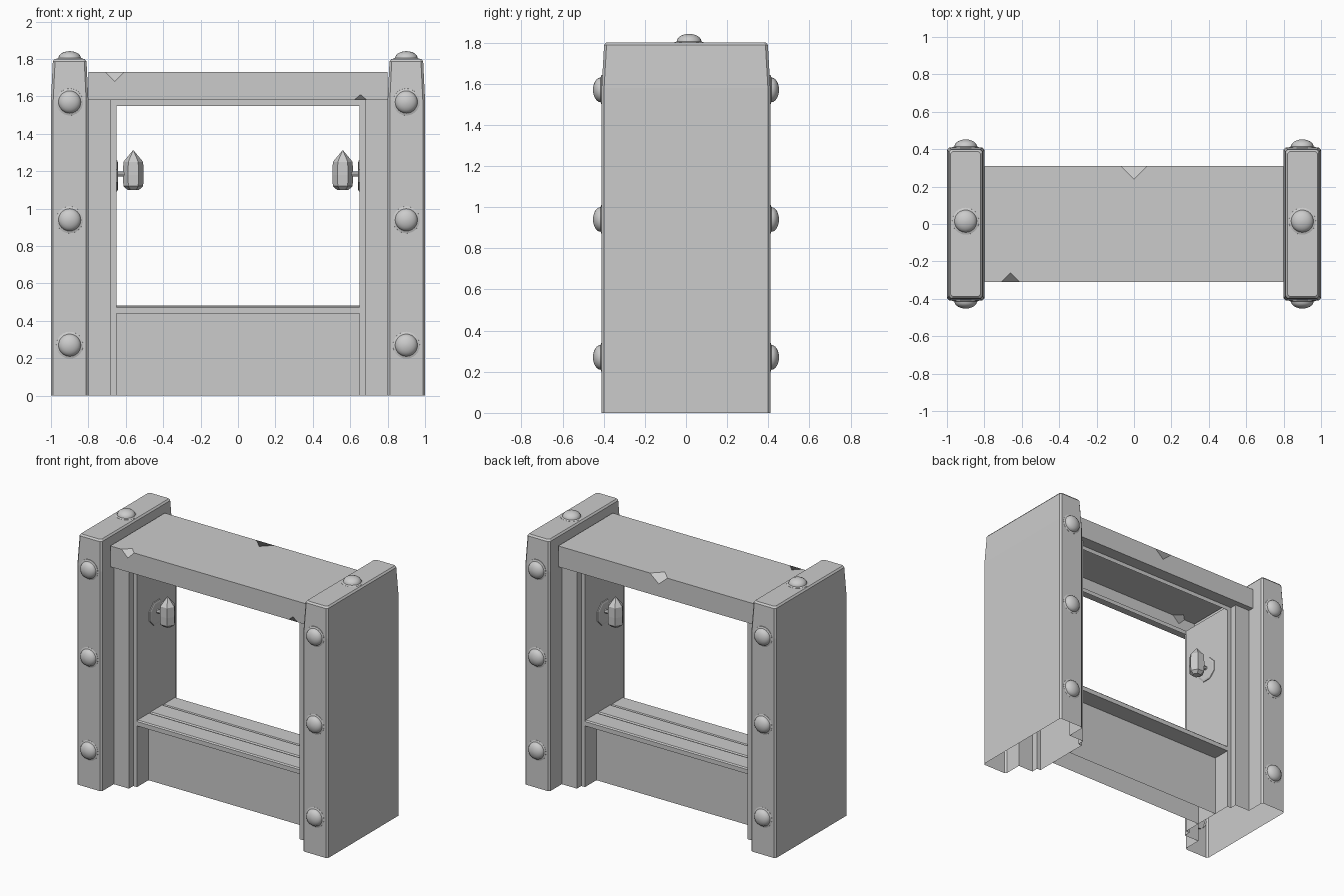
import bpy, bmesh
from math import pi, sin, cos
from mathutils import Matrix

if "Cube" in bpy.data.objects:
    bpy.data.objects.remove(bpy.data.objects["Cube"])


def finish(name, bm, smooth=None):
    bmesh.ops.remove_doubles(bm, verts=bm.verts, dist=1e-5)
    bmesh.ops.recalc_face_normals(bm, faces=bm.faces)
    me = bpy.data.meshes.new(name)
    bm.to_mesh(me)
    bm.free()
    ob = bpy.data.objects.new(name, me)
    bpy.context.collection.objects.link(ob)
    if smooth:
        bpy.context.view_layer.objects.active = ob
        ob.select_set(True)
        bpy.ops.object.shade_smooth_by_angle(angle=smooth)
        ob.select_set(False)
    return ob


def polygons(name, polys):
    bm = bmesh.new()
    for p in polys:
        bm.faces.new([bm.verts.new(v) for v in p])
    return finish(name, bm)


def loft(name, rings, cap_bottom=False, skip=(), matrix=None, smooth=None):
    """Stack of equal-length closed rings, capped on top; skip = (level, side) left open."""
    bm = bmesh.new()
    vr = [[bm.verts.new(p) for p in r] for r in rings]
    n = len(rings[0])
    for i in range(len(vr) - 1):
        for j in range(n):
            if (i, j) not in skip:
                k = (j + 1) % n
                bm.faces.new((vr[i][j], vr[i][k], vr[i + 1][k], vr[i + 1][j]))
    bm.faces.new(vr[-1])
    if cap_bottom:
        bm.faces.new(vr[0])
    if matrix:
        bm.transform(matrix)
    return finish(name, bm, smooth)


def post_ring(cx, s, hx, hy, z, c=0.012):
    pts = [(-hx, hy - c), (-hx, -hy + c), (-hx + c, -hy), (hx - c, -hy),
           (hx, -hy + c), (hx, hy - c), (hx - c, hy), (-hx + c, hy)]
    return [(s * (cx + x), y, z) for x, y in pts]


def disc_ring(r, z, n, turn=0.0):
    return [(r * cos(2 * pi * i / n + turn), r * sin(2 * pi * i / n + turn), z) for i in range(n)]


def rivet(name, loc, rot):
    m = Matrix.Translation(loc) @ rot
    prof = [(0.074, -0.015), (0.072, 0.004), (0.06, 0.008)]
    prof += [(0.06 * cos(a * pi / 12), 0.008 + 0.037 * sin(a * pi / 12)) for a in range(1, 6)]
    prof += [(0.004, 0.045)]
    loft(name, [disc_ring(r, z, 24) for r, z in prof], matrix=m, smooth=0.6)


for s, side in ((-1, "left"), (1, "right")):
    # outer post, open below and toward the jamb
    loft(side + "_post", [post_ring(0.9, s, 0.1, 0.41, 0), post_ring(0.9, s, 0.1, 0.41, 1.58),
                          post_ring(0.9, s, 0.09, 0.398, 1.788),
                          post_ring(0.9, s, 0.08, 0.388, 1.8)], skip={(0, 0)})
    # stepped jamb
    half = [(0.8, 0.398), (0.8, 0.27), (0.68, 0.27), (0.68, 0.22), (0.65, 0.22)]
    line = half + [(x, -y) for x, y in reversed(half)]
    polygons(side + "_jamb", [[(s * a[0], a[1], 0), (s * b[0], b[1], 0),
                               (s * b[0], b[1], 1.58), (s * a[0], a[1], 1.58)]
                              for a, b in zip(line, line[1:])])
    # rivets on front, back and top of the post
    for z in (0.27, 0.94, 1.57):
        rivet(side + "_front_rivet", (s * 0.9, -0.407, z), Matrix.Rotation(pi / 2, 4, 'X'))
        rivet(side + "_back_rivet", (s * 0.9, 0.407, z), Matrix.Rotation(-pi / 2, 4, 'X'))
    rivet(side + "_top_rivet", (s * 0.9, 0.015, 1.797), Matrix())
    # wall plate, stem and faceted crystal
    turn = Matrix.Rotation(-s * pi / 2, 4, 'Y')
    plate = Matrix.Translation((s * 0.652, 0, 1.175)) @ turn
    loft(side + "_wall_plate", [disc_ring(0.09, 0, 8, pi / 8), disc_ring(0.088, 0.007, 8, pi / 8),
                                disc_ring(0.075, 0.011, 8, pi / 8)], matrix=plate)
    stem = Matrix.Translation((s * 0.65, 0, 1.185)) @ turn
    loft(side + "_stem", [disc_ring(0.014, 0, 8), disc_ring(0.014, 0.06, 8)], matrix=stem)
    gem = [(0.03, 1.10), (0.053, 1.12), (0.055, 1.18), (0.053, 1.25), (0.003, 1.31)]
    loft(side + "_crystal", [disc_ring(r, z, 6) for r, z in gem], cap_bottom=True,
         matrix=Matrix.Translation((s * 0.56, 0, 0)))

# hollow top beam with chipped edges
X, Y, T, B = 0.8, 0.31, 1.73, 1.58
polys = [
    [(-X, -Y, T), (-0.71, -Y, T), (-0.66, -0.26, T), (-0.61, -Y, T), (X, -Y, T),
     (X, Y, T), (0.07, Y, T), (0, 0.24, T), (-0.07, Y, T), (-X, Y, T)],
    [(-X, -Y, T), (-0.71, -Y, T), (-0.66, -Y, 1.68), (-0.61, -Y, T), (X, -Y, T),
     (X, -Y, B), (0.69, -Y, B), (0.655, -Y, 1.61), (0.62, -Y, B), (-X, -Y, B)],
    [(-X, Y, T), (-0.07, Y, T), (0, Y, 1.67), (0.07, Y, T), (X, Y, T), (X, Y, B), (-X, Y, B)],
    [(-X, -Y, B), (0.62, -Y, B), (0.655, -0.28, B), (0.69, -Y, B), (X, -Y, B),
     (X, -0.22, B), (-X, -0.22, B)],
    [(-X, Y, B), (X, Y, B), (X, 0.22, B), (-X, 0.22, B)],
    # chip facets
    [(-0.71, -Y, T), (-0.66, -Y, 1.68), (-0.61, -Y, T), (-0.66, -0.26, T)],
    [(-0.07, Y, T), (0, Y, 1.67), (0.07, Y, T), (0, 0.24, T)],
    [(0.62, -Y, B), (0.655, -Y, 1.61), (0.69, -Y, B), (0.655, -0.28, B)],
]
# lintel lips below the beam
for y in (-0.22, 0.22):
    polys.append([(-0.68, y, B), (0.68, y, B), (0.68, y, 1.55), (-0.68, y, 1.55)])
polygons("top_beam", polys)

# panel under the seat: front and back walls
polygons("seat_panel", [[(-0.65, y, 0), (0.65, y, 0), (0.65, y, 0.45), (-0.65, y, 0.45)]
                        for y in (-0.09, 0.09)])

# three seat planks with softened top edges
for i, z in enumerate((0.48, 0.482, 0.48)):
    y0 = -0.22 + i * 0.148
    y1 = y0 + 0.144

    def ring(d, h):
        return [(-0.65, y0 + d, h), (0.65, y0 + d, h), (0.65, y1 - d, h), (-0.65, y1 - d, h)]
    loft("seat_plank", [ring(0, 0.44), ring(0, z - 0.008), ring(0.008, z)], cap_bottom=True)
